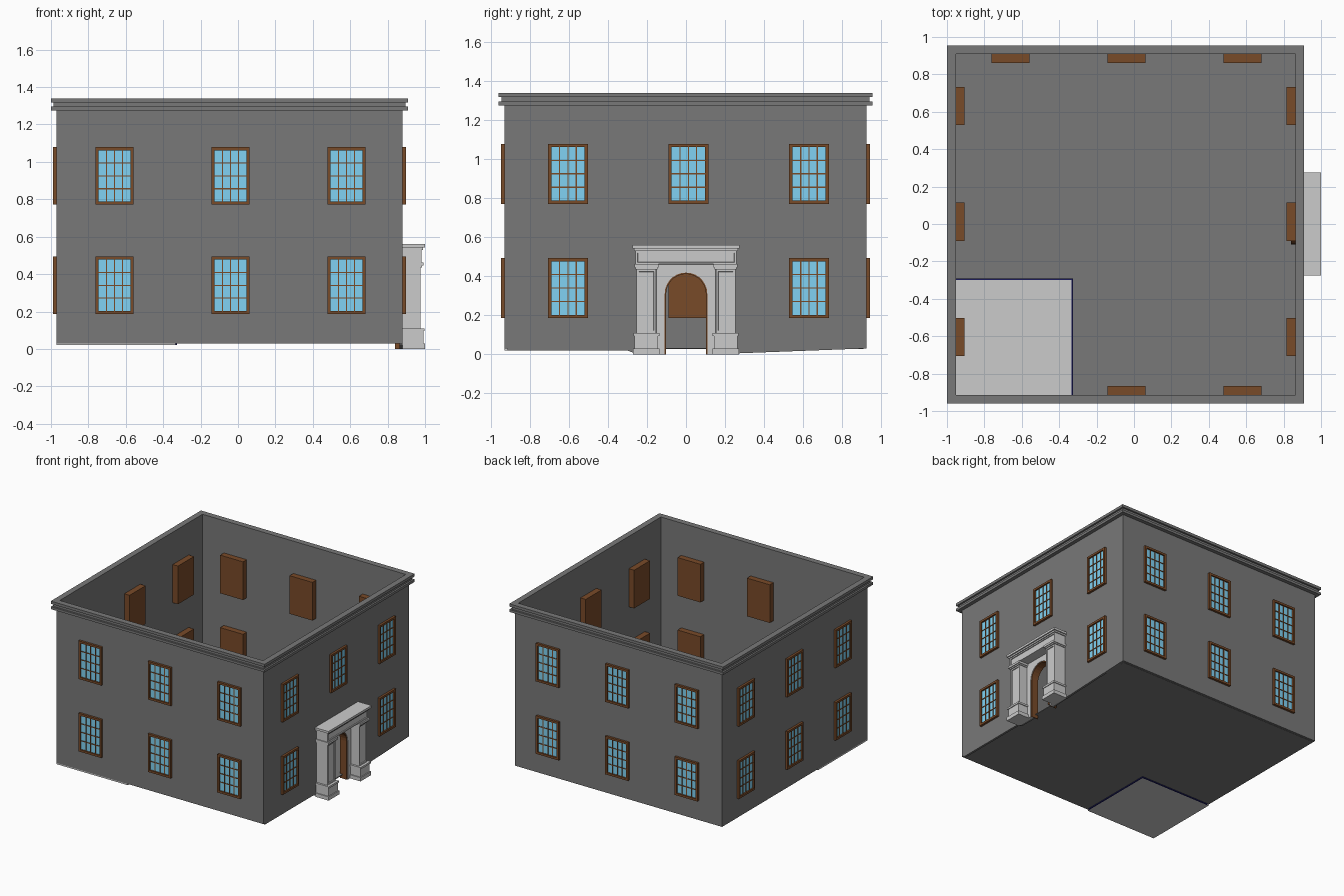
import bpy, bmesh, math
from mathutils import Matrix, Vector

if "Cube" in bpy.data.objects:
    bpy.data.objects.remove(bpy.data.objects["Cube"])


def mat(name, rgb):
    m = bpy.data.materials.new(name)
    m.diffuse_color = (*rgb, 1)
    m.use_nodes = True
    m.node_tree.nodes["Principled BSDF"].inputs["Base Color"].default_value = m.diffuse_color
    return m


STONE = mat("dark_stone", (0.19, 0.19, 0.19))
WOOD = mat("brown_wood", (0.19, 0.069, 0.022))
GLASS = mat("blue_glass", (0.22, 0.65, 0.9))
NAVY = mat("navy_paint", (0.01, 0.01, 0.1))


def add_box(bm, x0, x1, y0, y1, z0, z1, mi=0):
    m = Matrix.Translation(((x0 + x1) / 2, (y0 + y1) / 2, (z0 + z1) / 2)) @ \
        Matrix.Diagonal((x1 - x0, y1 - y0, z1 - z0, 1))
    verts = bmesh.ops.create_cube(bm, size=1, matrix=m)["verts"]
    faces = {f for v in verts for f in v.link_faces}
    for f in faces:
        f.material_index = mi
    return faces


def finish(name, bm, *mats):
    me = bpy.data.meshes.new(name)
    bmesh.ops.recalc_face_normals(bm, faces=bm.faces)
    bm.to_mesh(me)
    bm.free()
    for m in mats:
        me.materials.append(m)
    return place(name, me)


def place(name, me, loc=(0, 0, 0), rot=0):
    ob = bpy.data.objects.new(name, me)
    ob.location = loc
    ob.rotation_euler.z = rot
    bpy.context.collection.objects.link(ob)
    return ob


def boxes(name, specs, *mats):
    bm = bmesh.new()
    for s in specs:
        add_box(bm, *s)
    return finish(name, bm, *mats)


def prism(name, pts, x0, x1, *mats):
    """Extrude a (y, z) outline along x."""
    bm = bmesh.new()
    f = bm.faces.new([bm.verts.new((x0, y, z)) for y, z in pts])
    ext = bmesh.ops.extrude_face_region(bm, geom=[f])["geom"]
    bmesh.ops.translate(bm, vec=(x1 - x0, 0, 0),
                        verts=[v for v in ext if isinstance(v, bmesh.types.BMVert)])
    return finish(name, bm, *mats)


def arch(r, spring=0.31, n=14):
    """Doorway outline from right foot over the top to left foot."""
    top = [(r * math.cos(math.pi * i / n), spring + r * math.sin(math.pi * i / n))
           for i in range(n + 1)]
    return [(r, 0.0)] + top + [(-r, 0.0)]


def ring(x0, x1, y0, y1, t, z0, z1):
    return [(x0, x1, y0, y0 + t, z0, z1), (x0, x1, y1 - t, y1, z0, z1),
            (x0, x0 + t, y0 + t, y1 - t, z0, z1), (x1 - t, x1, y0 + t, y1 - t, z0, z1)]


X0, X1, Y0, Y1, T, TOP = -0.97, 0.88, -0.93, 0.925, 0.017, 1.275

# Walls
boxes("front_wall", [(X0, X1, Y0, Y0 + T, 0.03, TOP)], STONE)
boxes("back_wall", [(X0, X1, Y1 - T, Y1, 0.03, TOP)], STONE)
boxes("left_wall", [(X0, X0 + T, Y0 + T, Y1 - T, 0.03, TOP)], STONE)
prism("right_wall", [(Y0 + T, TOP), (Y0 + T, 0.02), (-0.3, 0.02), (-0.25, 0.0)]
      + arch(0.103)[::-1] + [(0.25, 0.005), (Y1 - T, 0.03), (Y1 - T, TOP)],
      X1 - T, X1, STONE)
boxes("floor", [(X0 + T, X1 - T, Y0 + T, Y1 - T, 0.028, 0.034)], STONE)

# Stepped cornice
steps = [(0.03, TOP, 1.295), (0.016, 1.295, 1.318), (0.03, 1.318, 1.34)]
boxes("cornice", [b for o, z0, z1 in steps
                  for b in ring(X0 - o, X1 + o, Y0 - o, Y1 + o, o + T, z0, z1)], STONE)


# Window: wooden casing, glass and glazing bars, facing -y
def window_mesh(name, depth):
    bm = bmesh.new()
    w, h, f = 0.102, 0.154, 0.017
    add_box(bm, -w, w, -0.002, depth, -h, h)
    for s in (-1, 1):
        xa, xb = sorted((s * w, s * (w - f)))
        add_box(bm, xa, xb, -0.018, -0.002, -h, h)
        za, zb = sorted((s * h, s * (h - f)))
        add_box(bm, -w + f, w - f, -0.018, -0.002, za, zb)
    add_box(bm, -w + f, w - f, -0.006, -0.002, -h + f, h - f, 1)
    for i in (-1, 0, 1):
        x, z = i * (w - f) / 2, i * (h - f) / 2
        add_box(bm, x - 0.003, x + 0.003, -0.011, -0.006, -h + f, h - f)
        add_box(bm, -w + f, w - f, -0.0105, -0.006, z - 0.003, z + 0.003)
    ob = finish(name, bm, WOOD, GLASS)
    me = ob.data
    bpy.data.objects.remove(ob)
    return me


deep = window_mesh("window", 0.064)
shallow = window_mesh("shallow_window", 0.012)
for z in (0.34, 0.925):
    for c in (-0.66, -0.04, 0.58):
        place("front_window", shallow if c < -0.5 else deep, (c, Y0, z))
        place("back_window", deep, (c, Y1, z), math.pi)
    for c in (-0.605, 0.012, 0.63):
        place("left_window", deep, (X0, c, z), -math.pi / 2)
        if z > 0.5 or abs(c) > 0.1:
            place("right_window", deep, (X1, c, z), math.pi / 2)

# Small room in the front left corner
RX, RY = -0.335, -0.3
boxes("room_floor", [(X0, RX, Y0, RY, 0.02, 0.03)])
boxes("room_ceiling", [(X0 + T, RX, Y0 + T, RY, 0.61, 0.63),
                       (X0 + T, -0.835, Y0 + T, RY, 0.63, 0.634),
                       (-0.835, RX, Y0 + T, -0.79, 0.63, 0.634)])
boxes("room_partitions", [(RX, RX + 0.008, Y0 + T, RY + 0.008, 0.02, 0.63),
                          (X0 + T, RX, RY, RY + 0.008, 0.02, 0.63)], NAVY)

# Doorway: stone surround and wooden lining
prism("door_surround", [(-0.15, 0.46), (-0.15, 0.0)] + arch(0.109)[::-1]
      + [(0.15, 0.0), (0.15, 0.46)], X1, 0.905)
prism("door_lining", arch(0.109) + arch(0.102)[::-1], 0.84, 0.9, WOOD)


# Box with a sunken panel on its outward (+x) face
def paneled(bm, *dims, margin):
    faces = add_box(bm, *dims)
    front = max(faces, key=lambda f: f.calc_center_median().x)
    bmesh.ops.inset_region(bm, faces=[front], thickness=margin, depth=0)
    bmesh.ops.inset_region(bm, faces=[front], thickness=0.002, depth=-0.006)


# Pilasters on plinths
for s, name in ((-1, "left_pilaster"), (1, "right_pilaster")):
    bm = bmesh.new()
    c = s * 0.203
    for x, hw, z0, z1 in ((1.0, 0.068, 0, 0.03), (0.992, 0.06, 0.03, 0.095),
                          (0.998, 0.066, 0.095, 0.11), (0.985, 0.056, 0.435, 0.445),
                          (0.992, 0.062, 0.445, 0.462)):
        add_box(bm, X1, x, c - hw, c + hw, z0, z1)
    paneled(bm, X1, 0.977, c - 0.05, c + 0.05, 0.11, 0.435, margin=0.016)
    finish(name, bm)

# Entablature over the door
bm = bmesh.new()
paneled(bm, X1, 0.982, -0.258, 0.258, 0.462, 0.53, margin=0.014)
add_box(bm, X1, 0.99, -0.266, 0.266, 0.53, 0.542)
add_box(bm, X1, 1.0, -0.275, 0.275, 0.542, 0.56)
finish("entablature", bm)
